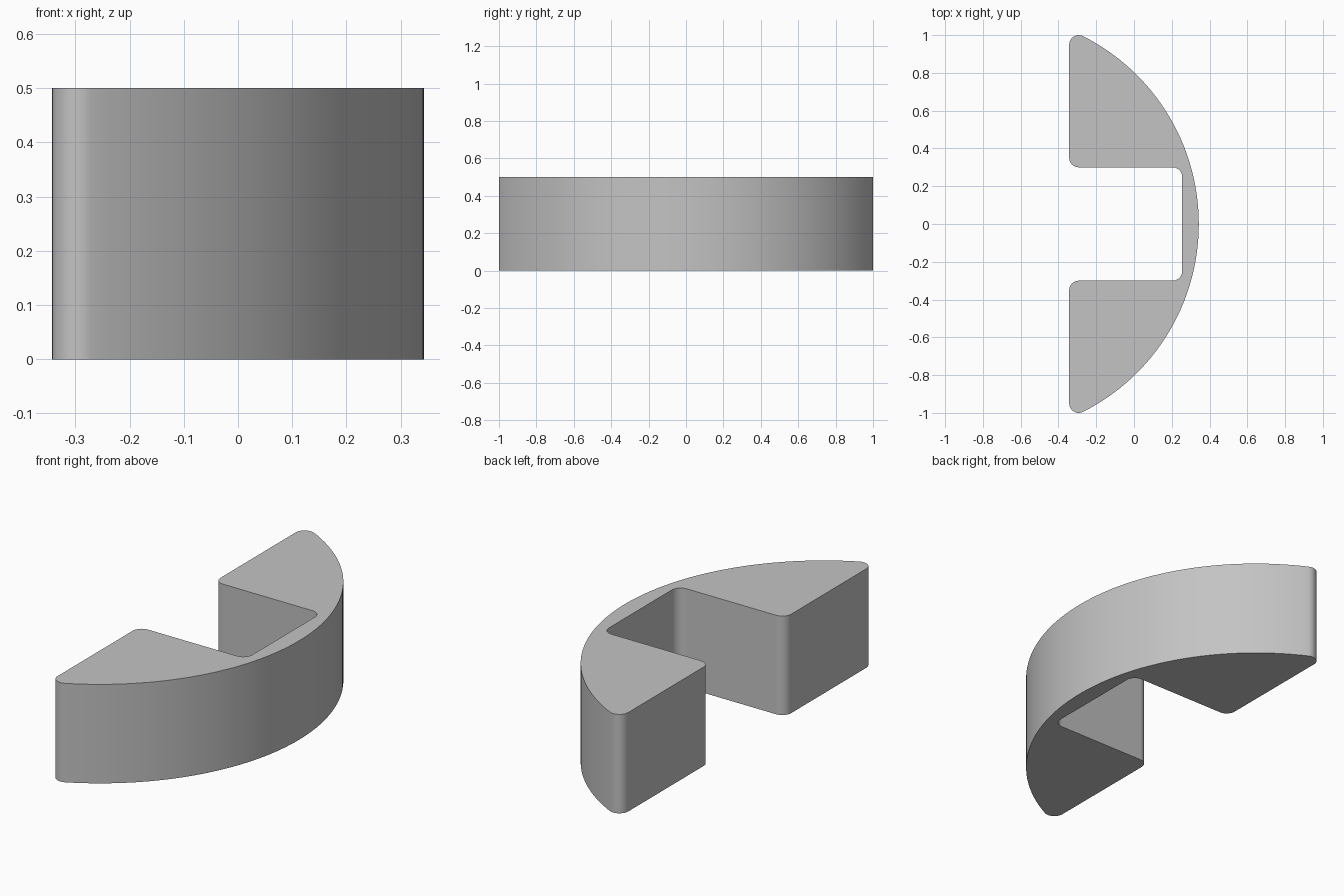
import bpy, bmesh, math

cube = bpy.data.objects.get("Cube")
if cube:
    bpy.data.objects.remove(cube, do_unlink=True)

HEIGHT = 0.5
FRONT_X, BACK_X = 0.343, -0.343    # crown of the bow and flat back
BOW_R = 1.113                      # radius of the large outer arc
FILLET = 0.05                      # radius of every rounded corner
NOTCH_X, NOTCH_Y = 0.255, 0.3      # floor and half width of the notch


def arc(cx, cy, r, start, end, steps):
    """Points along an arc, angles in degrees."""
    angles = [math.radians(start + (end - start) * i / steps) for i in range(steps + 1)]
    return [(cx + r * math.cos(a), cy + r * math.sin(a)) for a in angles]


# Upper half of the outline, from the crown round to the notch floor
bow_x = FRONT_X - BOW_R
tip_x = BACK_X + FILLET
tip_y = math.sqrt((BOW_R - FILLET) ** 2 - (tip_x - bow_x) ** 2)
tip_angle = math.degrees(math.atan2(tip_y, tip_x - bow_x))
half = arc(bow_x, 0, BOW_R, 0, tip_angle, 32)
half += arc(tip_x, tip_y, FILLET, tip_angle, 180, 10)[1:]
half += arc(tip_x, NOTCH_Y + FILLET, FILLET, 180, 270, 8)
half += arc(NOTCH_X - FILLET, NOTCH_Y - FILLET, FILLET, 90, 0, 8)

# Mirror the half outline, leaving out the shared crown point
outline = half + [(x, -y) for x, y in reversed(half[1:])]

# Extrude the outline into a solid
bm = bmesh.new()
base = bm.faces.new([bm.verts.new((x, y, 0)) for x, y in outline])
result = bmesh.ops.extrude_face_region(bm, geom=[base], use_keep_orig=True)
top_verts = [v for v in result["geom"] if isinstance(v, bmesh.types.BMVert)]
bmesh.ops.translate(bm, verts=top_verts, vec=(0, 0, HEIGHT))
bmesh.ops.recalc_face_normals(bm, faces=bm.faces[:])
mesh = bpy.data.meshes.new("notched_bow_block")
bm.to_mesh(mesh)
bm.free()

block = bpy.data.objects.new("notched_bow_block", mesh)
bpy.context.collection.objects.link(block)

# Plain grey material
grey = bpy.data.materials.new("plain_grey")
grey.use_nodes = True
colour = (0.55, 0.55, 0.55, 1)
grey.diffuse_color = colour
grey.node_tree.nodes["Principled BSDF"].inputs["Base Color"].default_value = colour
mesh.materials.append(grey)

# Smooth curved walls with sharp rims
bpy.ops.object.select_all(action="DESELECT")
block.select_set(True)
bpy.context.view_layer.objects.active = block
bpy.ops.object.shade_smooth_by_angle(angle=math.radians(30))
